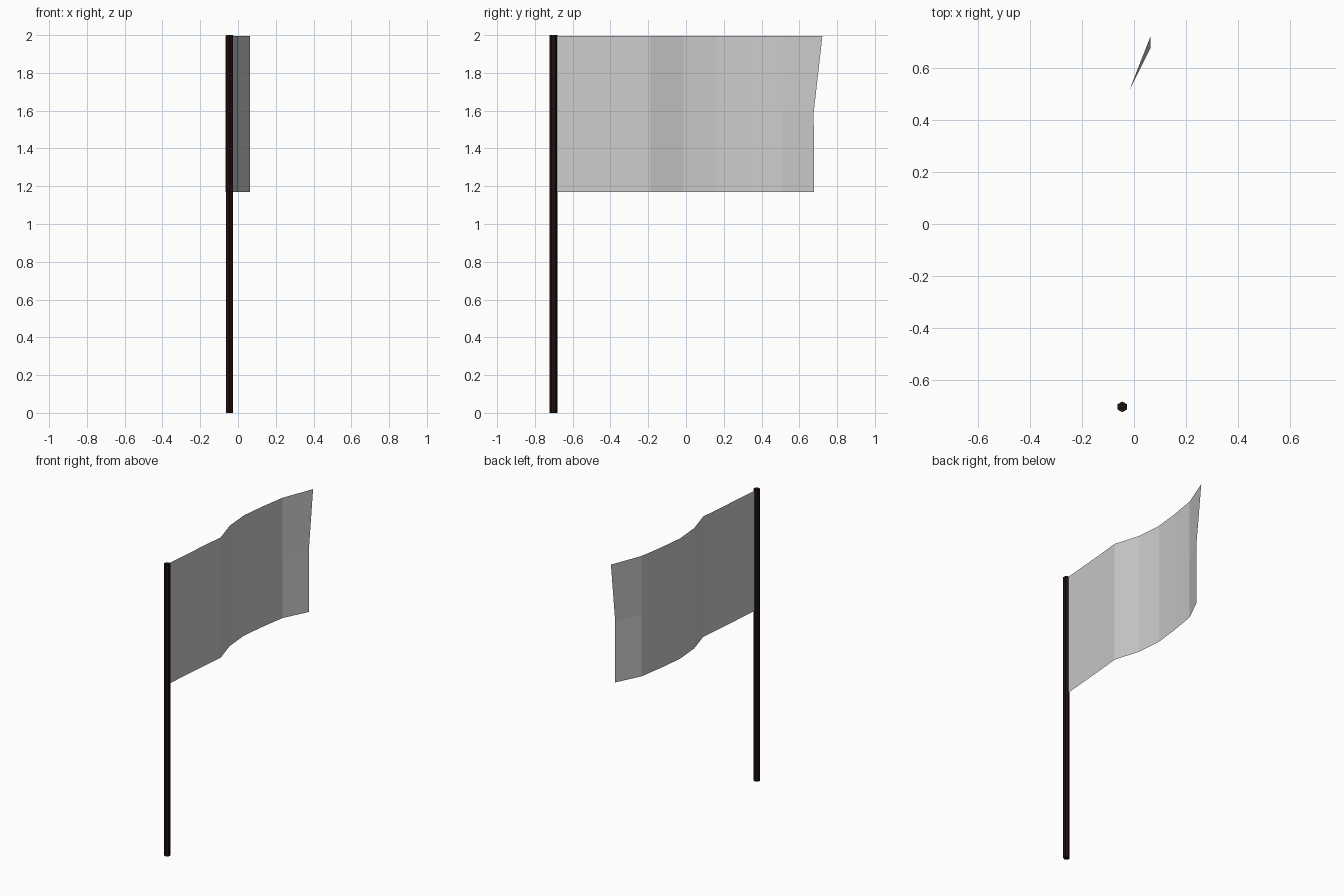
import bpy, bmesh

if "Cube" in bpy.data.objects:
    bpy.data.objects.remove(bpy.data.objects["Cube"])

# Pole: slim six-sided post
bpy.ops.mesh.primitive_cylinder_add(vertices=6, radius=0.0205, depth=2.0,
                                    location=(-0.045, -0.702, 1.0))
pole = bpy.context.object
pole.name = "pole"
wood = bpy.data.materials.new("dark_wood")
wood.diffuse_color = (0.012, 0.005, 0.004, 1)
wood.use_nodes = True
wood.node_tree.nodes["Principled BSDF"].inputs["Base Color"].default_value = wood.diffuse_color
pole.data.materials.append(wood)

# Flag: wavy outline seen from above, swept down through three rows
wave = [(-0.045, -0.702), (-0.031, -0.535), (-0.017, -0.362), (0.0, -0.187),
        (-0.052, -0.015), (-0.067, 0.162), (-0.047, 0.335),
        (-0.019, 0.51), (0.064, 0.678)]
rows = [(1.17, 0.0), (1.59, -0.002), (1.995, 0.044)]  # height, shift of free edge

bm = bmesh.new()
grid = []
for z, shift in rows:
    grid.append([bm.verts.new((x, y + (shift if i == len(wave) - 1 else 0), z))
                 for i, (x, y) in enumerate(wave)])
for low, high in zip(grid, grid[1:]):
    for i in range(len(wave) - 1):
        bm.faces.new((low[i], low[i + 1], high[i + 1], high[i]))
mesh = bpy.data.meshes.new("flag")
bm.to_mesh(mesh)
bm.free()
flag = bpy.data.objects.new("flag", mesh)
bpy.context.collection.objects.link(flag)
